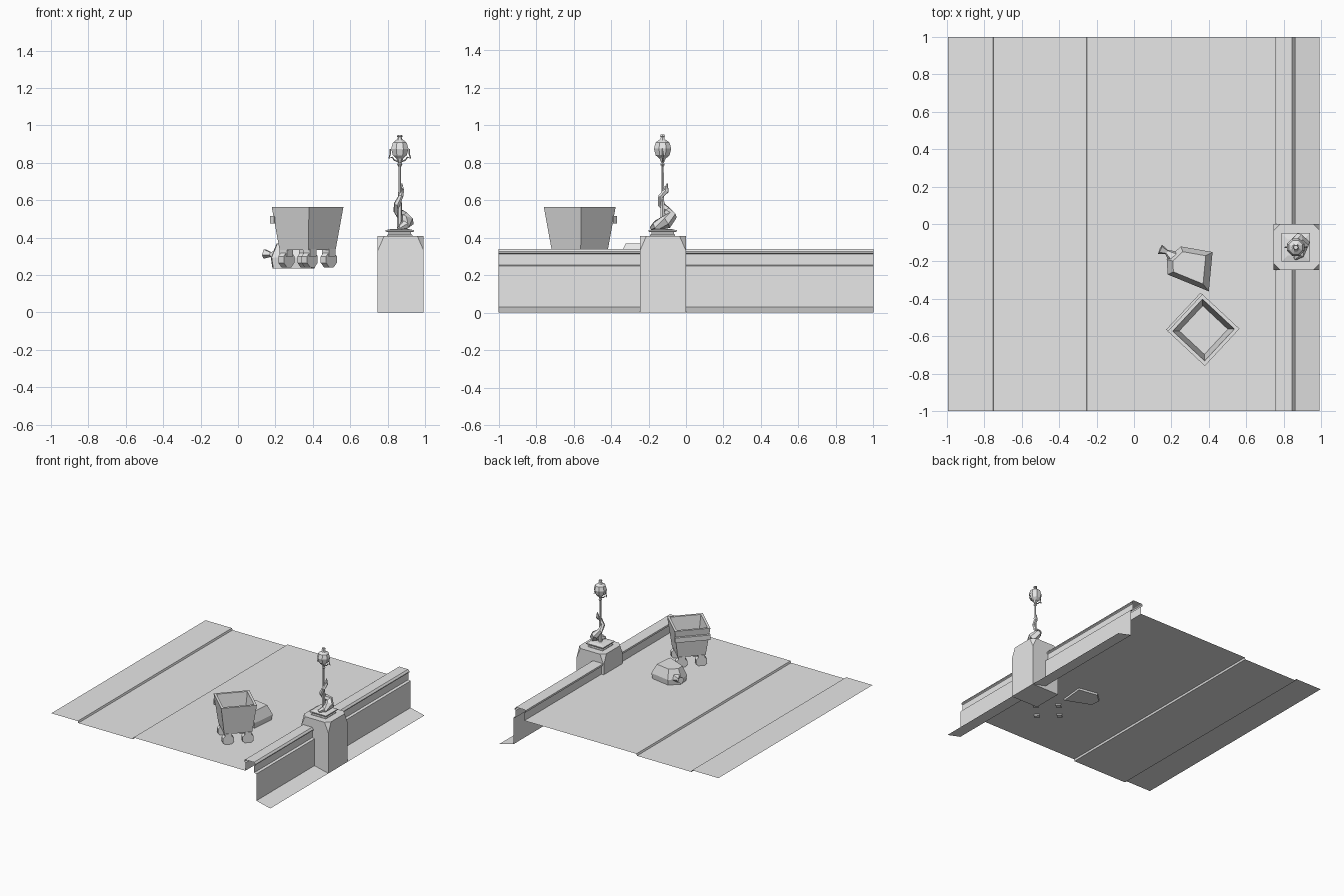
import bpy, bmesh
from math import sin, cos, pi, radians
from mathutils import Vector, Matrix

if "Cube" in bpy.data.objects:
    bpy.data.objects.remove(bpy.data.objects["Cube"])

GREY = bpy.data.materials.new("plain_grey")
GREY.use_nodes = True
GREY.diffuse_color = (0.8, 0.8, 0.8, 1)
GREY.node_tree.nodes["Principled BSDF"].inputs["Base Color"].default_value = (0.8, 0.8, 0.8, 1)


def finish(name, bm):
    mesh = bpy.data.meshes.new(name)
    bm.to_mesh(mesh)
    bm.free()
    mesh.materials.append(GREY)
    obj = bpy.data.objects.new(name, mesh)
    bpy.context.collection.objects.link(obj)
    return obj


def hull(name, points):
    """Convex solid around a few points."""
    bm = bmesh.new()
    verts = [bm.verts.new(p) for p in points]
    res = bmesh.ops.convex_hull(bm, input=verts)
    loose = [v for v in bm.verts if not v.link_faces]
    bmesh.ops.delete(bm, geom=loose, context='VERTS')
    bmesh.ops.dissolve_limit(bm, angle_limit=radians(1), verts=bm.verts, edges=bm.edges)
    bmesh.ops.recalc_face_normals(bm, faces=bm.faces)
    return finish(name, bm)


def loft(name, rings):
    """Skin stacked rings of points and cap both ends."""
    bm = bmesh.new()
    loops = [[bm.verts.new(p) for p in ring] for ring in rings]
    for a, b in zip(loops, loops[1:]):
        n = len(a)
        for i in range(n):
            j = (i + 1) % n
            bm.faces.new((a[i], a[j], b[j], b[i]))
    bm.faces.new(loops[0][::-1])
    bm.faces.new(loops[-1])
    bmesh.ops.recalc_face_normals(bm, faces=bm.faces)
    return finish(name, bm)


def ring(cx, cy, z, r, sides, turn=0.0):
    return [(cx + r * cos(turn + 2 * pi * i / sides),
             cy + r * sin(turn + 2 * pi * i / sides), z) for i in range(sides)]


def lathe(name, cx, cy, profile, sides, turn=0.0):
    return loft(name, [ring(cx, cy, z, r, sides, turn) for r, z in profile])


def tube(name, points, radii, sides=6):
    """Tapered tube along a path."""
    pts = [Vector(p) for p in points]
    rings = []
    for i, p in enumerate(pts):
        d = (pts[min(i + 1, len(pts) - 1)] - pts[max(i - 1, 0)]).normalized()
        u = d.cross(Vector((0.31, 0.95, 0.0))).normalized()
        v = d.cross(u)
        rings.append([p + radii[i] * (u * cos(2 * pi * k / sides) + v * sin(2 * pi * k / sides))
                      for k in range(sides)])
    return loft(name, rings)


# Road, pavements, parapet, river wall and foreshore as one open sheet
section = [(-0.995, 0.25), (-0.755, 0.25), (-0.75, 0.235), (-0.255, 0.235), (-0.25, 0.25),
           (0.768, 0.25), (0.768, 0.315), (0.757, 0.32), (0.757, 0.335), (0.765, 0.34),
           (0.845, 0.34), (0.857, 0.325), (0.857, 0.318), (0.847, 0.312),
           (0.847, 0.255), (0.867, 0.25), (0.867, 0.03), (0.993, 0.0)]
bm = bmesh.new()
front = [bm.verts.new((x, -1, z)) for x, z in section]
back = [bm.verts.new((x, 1, z)) for x, z in section]
for i in range(len(section) - 1):
    bm.faces.new((front[i], front[i + 1], back[i + 1], back[i]))
finish("embankment", bm)

# Lamp pedestal with its top corners cut away
LX, LY = 0.87, -0.123
H, CUT = 0.123, 0.035
points = []
for sx in (-1, 1):
    for sy in (-1, 1):
        points += [(LX + sx * H, LY + sy * H, z) for z in (0, 0.33)]
        points += [(LX + sx * (H - CUT), LY + sy * H, 0.41),
                   (LX + sx * H, LY + sy * (H - CUT), 0.41)]
hull("pedestal", points)

# Lamp plinth and post
LX, LY = 0.865, -0.125
lathe("lamp_plinth", LX, LY, [(0.095, 0.405), (0.095, 0.415), (0.085, 0.42), (0.085, 0.43),
                              (0.107, 0.432), (0.107, 0.44), (0.06, 0.447)], 4, pi / 4)
lathe("lamp_post", LX, LY, [(0.016, 0.44), (0.012, 0.55), (0.008, 0.65), (0.007, 0.78),
                            (0.014, 0.79), (0.008, 0.80), (0.02, 0.825)], 6)

# Globe and its crown
lathe("lamp_globe", LX, LY, [(0.02, 0.823), (0.04, 0.84), (0.05, 0.875),
                             (0.04, 0.908), (0.02, 0.922)], 8, pi / 8)
lathe("lamp_crown", LX, LY, [(0.025, 0.918), (0.014, 0.926), (0.01, 0.938),
                             (0.016, 0.94), (0.012, 0.95)], 6)

# Curled brackets either side of the globe
for side, label in ((1, "left"), (-1, "right")):
    path = [(0.005, 0.805), (0.03, 0.815), (0.04, 0.83), (0.058, 0.825), (0.05, 0.85), (0.052, 0.875)]
    tube("globe_bracket_" + label, [(LX + side * x, LY, z) for x, z in path], [0.004] * 6, 4)

# Carved fish wound round the post
tube("carved_fish",
     [(0.86, -0.185, 0.452), (0.89, -0.16, 0.465), (0.905, -0.105, 0.483), (0.88, -0.078, 0.515),
      (0.85, -0.1, 0.545), (0.85, -0.135, 0.58), (0.87, -0.135, 0.62), (0.875, -0.105, 0.65),
      (0.875, -0.1, 0.69)],
     [0.01, 0.026, 0.037, 0.03, 0.021, 0.017, 0.014, 0.014, 0.003])
hull("fish_tail_fin", [(0.875, -0.1, 0.64), (0.885, -0.125, 0.665), (0.88, -0.1, 0.685),
                       (0.865, -0.11, 0.66)])

# Wheeled bin: tapered shell with an open hollow
BX, BY = 0.372, -0.567
TURN = radians(2)
lathe("bin_body", BX, BY, [(0.15, 0.335), (0.192, 0.565), (0.165, 0.565), (0.13, 0.36)], 4, TURN)


def bin_point(u, v, z):
    """u runs towards the front left of the bin, v along its side."""
    a = TURN - pi / 4
    return (BX + u * cos(a) - v * sin(a), BY + u * sin(a) + v * cos(a), z)


# Lifting bar across the back of the bin
hull("bin_bar", [bin_point(u, v, z) for u in (-0.12, -0.148)
                 for v in (-0.135, 0.135) for z in (0.475, 0.515)])

# Wheels and caster plates
for iu in (-1, 1):
    for iv in (-1, 1):
        tag = ("back" if iu < 0 else "front") + ("_right" if iv < 0 else "_left")
        rings = [[bin_point(iu * 0.085 + w, iv * 0.075 + 0.045 * cos(pi / 8 + k * pi / 4),
                            0.283 + 0.045 * sin(pi / 8 + k * pi / 4)) for k in range(8)]
                 for w in (-0.02, 0.02)]
        loft("wheel_" + tag, rings)
        hull("caster_" + tag, [bin_point(iu * 0.085 + a, iv * 0.075 + b, z)
                               for a in (-0.026, 0.026) for b in (-0.025, 0.025)
                               for z in (0.30, 0.34)])

# Rubbish sack with a tied neck
outline = [(0.175, -0.19), (0.18, -0.27), (0.4, -0.36), (0.42, -0.15), (0.25, -0.12)]
sack = []
for scale, z in ((0.92, 0.235), (1.0, 0.295), (0.72, 0.37)):
    sack += [(0.29 + (x - 0.29) * scale, -0.22 + (y + 0.22) * scale, z) for x, y in outline]
hull("sack", sack)
tube("sack_neck", [(0.215, -0.18, 0.30), (0.175, -0.15, 0.31), (0.14, -0.135, 0.315)],
     [0.04, 0.014, 0.028], 5)
